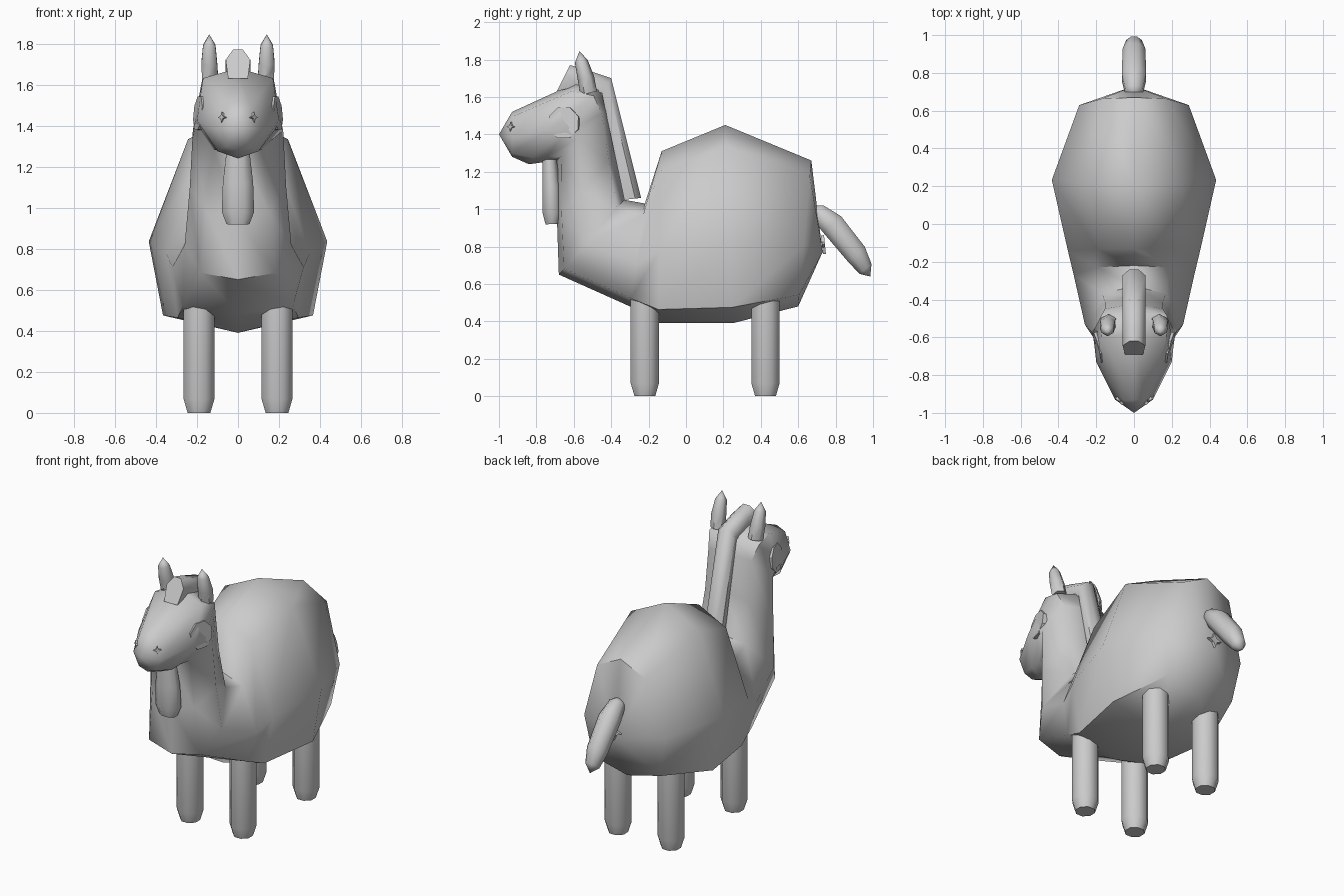
import bpy, bmesh, math
from mathutils import Vector

if "Cube" in bpy.data.objects:
    bpy.data.objects.remove(bpy.data.objects["Cube"])

GREY = (0.6, 0.6, 0.6, 1)
wool = bpy.data.materials.new("plain grey")
wool.use_nodes = True
wool.diffuse_color = GREY
wool.node_tree.nodes["Principled BSDF"].inputs["Base Color"].default_value = GREY


def finish(name, bm, angle=60):
    bmesh.ops.recalc_face_normals(bm, faces=bm.faces)
    mesh = bpy.data.meshes.new(name)
    bm.to_mesh(mesh)
    bm.free()
    obj = bpy.data.objects.new(name, mesh)
    bpy.context.collection.objects.link(obj)
    mesh.materials.append(wool)
    bpy.ops.object.select_all(action="DESELECT")
    obj.select_set(True)
    bpy.context.view_layer.objects.active = obj
    bpy.ops.object.shade_smooth_by_angle(angle=math.radians(angle))
    return obj


def loft(name, rings, start=None, end=None, angle=60):
    """Skin closed rings of points; a tip point closes an end as a fan."""
    bm = bmesh.new()
    loops = [[bm.verts.new(p) for p in ring] for ring in rings]
    n = len(loops[0])
    for a, b in zip(loops, loops[1:]):
        for i in range(n):
            j = (i + 1) % n
            bm.faces.new((a[i], a[j], b[j], b[i]))
    for loop, tip in ((loops[0], start), (loops[-1], end)):
        if tip is None:
            bm.faces.new(loop)
        else:
            v = bm.verts.new(tip)
            for i in range(n):
                bm.faces.new((loop[i], loop[(i + 1) % n], v))
    return finish(name, bm, angle)


def body_ring(back, front, width, shoulder=0.56, belly=0.84):
    """Eight-point section hung between a back point and a front point."""
    b, f = Vector((0, *back)), Vector((0, *front))
    half = ((0.11, shoulder), (0.58, 1), (0.92, belly))
    side = [b.lerp(f, t) + Vector((w * width, 0, 0)) for t, w in half]
    other = [Vector((-p.x, p.y, p.z)) for p in reversed(side)]
    return [b, *side, f, *other]


def tube(name, path, radii, sides=8, flat=1, tips=(None, None)):
    """Round limb along a path; flat scales the depth across x."""
    pts = [Vector(p) for p in path]
    axis = (pts[-1] - pts[0]).normalized()
    across = Vector((1, 0, 0))
    deep = axis.cross(across).normalized() * flat
    rings = []
    for p, r in zip(pts, radii):
        turns = [math.tau * (i + 0.5) / sides for i in range(sides)]
        rings.append([p + r * (across * math.cos(a) + deep * math.sin(a)) for a in turns])
    return loft(name, rings, *tips)


def plate(name, centre, normal, radii, depth):
    """Thin polygon plate facing along a normal; uneven radii give a star."""
    c, n = Vector(centre), Vector(normal).normalized()
    u = n.cross(Vector((0, 0, 1))).normalized()
    v = u.cross(n)
    ring = []
    for i, r in enumerate(radii):
        a = math.tau * (i + 0.5 * (min(radii) == max(radii))) / len(radii)
        ring.append(c + r * (u * math.cos(a) + v * math.sin(a)))
    return loft(name, [[p - n * depth for p in ring], [p + n * depth for p in ring]], angle=30)


# Body, neck and head in one skin from rump to nose
loft("body_neck_head", [
    body_ring((0.67, 1.26), (0.60, 0.48), 0.29, 0.6),
    body_ring((0.21, 1.45), (0.25, 0.39), 0.435),
    body_ring((-0.13, 1.31), (-0.15, 0.39), 0.35),
    body_ring((-0.22, 1.03), (-0.30, 0.48), 0.32, 0.6),
    body_ring((-0.33, 1.05), (-0.68, 0.65), 0.26, 0.65, 0.7),
    body_ring((-0.38, 1.30), (-0.69, 0.95), 0.235, 0.65, 0.65),
    body_ring((-0.42, 1.54), (-0.69, 1.26), 0.22, 0.7, 0.55),
    body_ring((-0.46, 1.65), (-0.77, 1.25), 0.21, 0.85, 0.5),
    body_ring((-0.58, 1.68), (-0.84, 1.24), 0.20, 0.85, 0.5),
    body_ring((-0.93, 1.52), (-0.93, 1.28), 0.10, 0.6, 0.6),
], start=(0, 0.73, 0.77), end=(0, -1.0, 1.40))

# Mane: a ridge from the forelock down the back of the neck
inner = [(-0.69, 1.63), (-0.57, 1.66), (-0.45, 1.62), (-0.33, 1.05)]
outer = [(-0.62, 1.77), (-0.55, 1.75), (-0.40, 1.70), (-0.24, 1.06)]
rings = []
for a, b in zip(inner, outer):
    a, b = Vector((0, *a)), Vector((0, *b))
    x = Vector((0.06, 0, 0))
    edge = a.lerp(b, 0.65)
    rings.append([a - x * 0.8, edge - x, b - x * 0.4, b + x * 0.4, edge + x, a + x * 0.8])
loft("mane", rings)

# Beard under the jaw
tube("beard", [(0, -0.73, 1.28), (0, -0.72, 1.12), (0, -0.715, 0.98), (0, -0.715, 0.92)],
     [0.06, 0.08, 0.085, 0.06], flat=0.65)

# Tail
tube("tail", [(0, 0.70, 0.99), (0, 0.78, 0.92), (0, 0.91, 0.76), (0, 0.96, 0.68)],
     [0.05, 0.07, 0.065, 0.045], tips=((0, 0.67, 1.02), (0, 0.985, 0.64)))

# Small star below the tail
plate("rump_star", (0, 0.735, 0.81), (0, 1, 0.1), [0.05, 0.02] * 4, 0.008)

for side, s in (("left", 1), ("right", -1)):
    # Ears
    tube(side + "_ear",
         [(s * 0.135, -0.52, 1.62), (s * 0.14, -0.535, 1.70), (s * 0.14, -0.56, 1.79)],
         [0.045, 0.045, 0.035], sides=6, tips=(None, (s * 0.14, -0.57, 1.845)))
    # Eyes and nostrils
    plate(side + "_eye", (s * 0.175, -0.65, 1.46), (s, -0.25, 0.1), [0.088] * 8, 0.022)
    plate(side + "_nostril", (s * 0.075, -0.935, 1.44), (s, -0.9, 0.1), [0.025, 0.01] * 4, 0.008)
    # Legs
    for end, y in (("front", -0.22), ("back", 0.425)):
        tube(f"{end}_{side}_leg",
             [(s * 0.19, y, 0), (s * 0.19, y, 0.07), (s * 0.19, y, 0.56)],
             [0.06, 0.082, 0.082])
